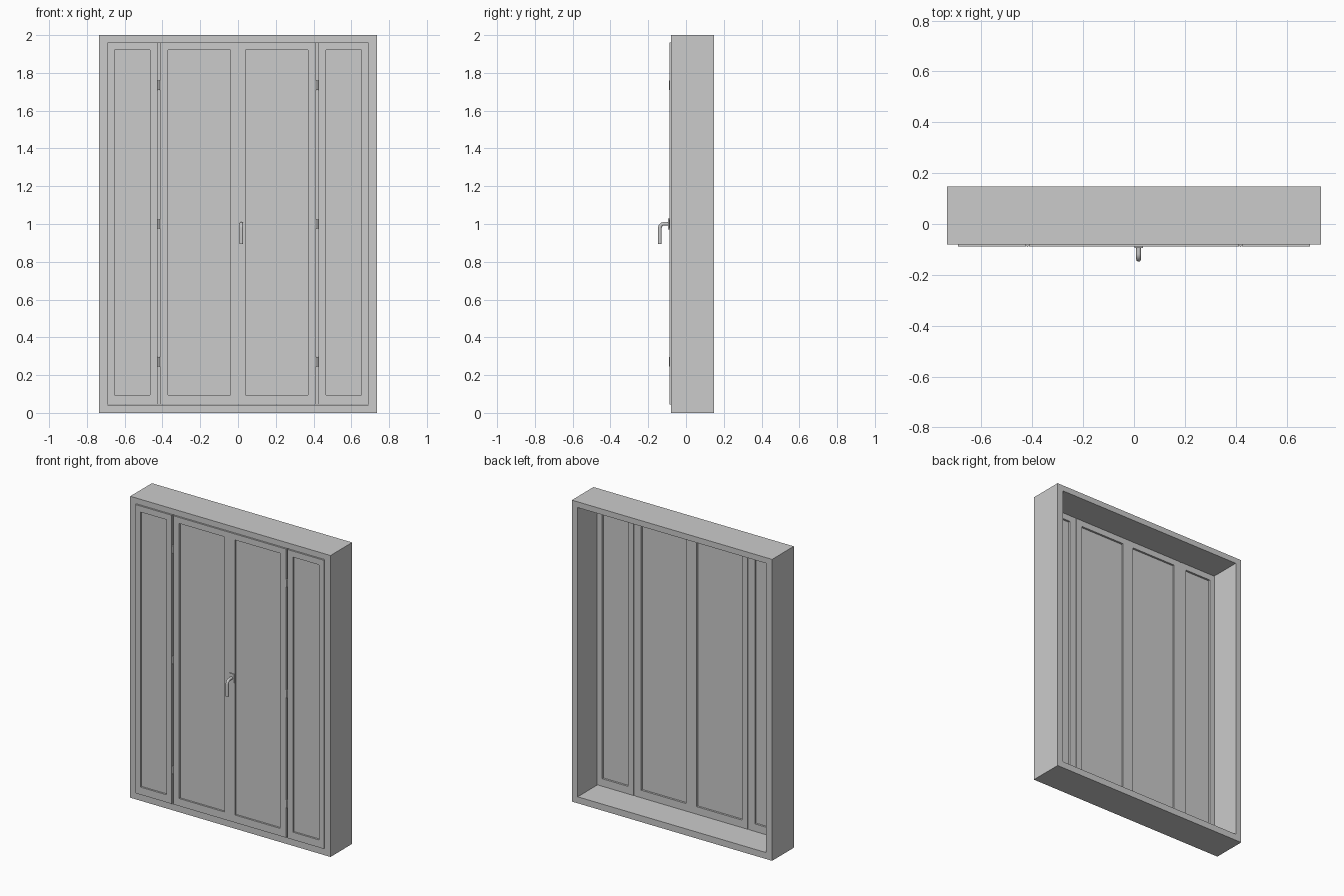
import bpy, bmesh, math
from mathutils import Vector

if "Cube" in bpy.data.objects:
    bpy.data.objects.remove(bpy.data.objects["Cube"])


def mesh_object(name, bm):
    bmesh.ops.recalc_face_normals(bm, faces=bm.faces)
    me = bpy.data.meshes.new(name)
    bm.to_mesh(me)
    bm.free()
    ob = bpy.data.objects.new(name, me)
    bpy.context.collection.objects.link(ob)
    return ob


def box(name, x, y, z):
    bm = bmesh.new()
    bmesh.ops.create_cube(bm, size=1)
    for v in bm.verts:
        v.co = [(r[0] + r[1]) / 2 + c * (r[1] - r[0]) for c, r in zip(v.co, (x, y, z))]
    return mesh_object(name, bm)


def ring(name, outer, inner, y):
    """Rectangular frame; outer and inner are (x0, x1, z0, z1)."""
    bm = bmesh.new()
    loops = []
    for x0, x1, z0, z1 in (outer, inner):
        for d in y:
            loops.append([bm.verts.new((px, d, pz))
                          for px, pz in ((x0, z0), (x1, z0), (x1, z1), (x0, z1))])
    of, ob, inf, inb = loops
    for a, b in ((of, ob), (ob, inb), (inb, inf), (inf, of)):
        for i in range(4):
            j = (i + 1) % 4
            bm.faces.new((a[i], a[j], b[j], b[i]))
    return mesh_object(name, bm)


FRONT, BACK = -0.088, -0.057
Z0, Z1, G0, G1 = 0.045, 1.96, 0.095, 1.92

# Deep outer casing
ring("outer_frame", (-0.735, 0.735, 0, 2), (-0.692, 0.692, 0.043, 1.962), (-0.08, 0.147))

for s, side in ((-1, "left"), (1, "right")):
    # Fixed side light and hinged door leaf, each with stacked panes
    for part, a, b, ga, gb in (("side_panel", 0.425, 0.692, 0.465, 0.655),
                               ("door_leaf", 0.0, 0.413, 0.039, 0.37)):
        x0, x1 = sorted((s * a, s * b))
        g0, g1 = sorted((s * ga, s * gb))
        ring(f"{part}_{side}", (x0, x1, Z0, Z1), (g0, g1, G0, G1), (FRONT, BACK))
        cuts = (G0, 0.42, 1.61, G1)
        for i in range(3):
            box(f"{part}_pane_{side}_{i + 1}", (g0, g1), (-0.076, -0.07), cuts[i:i + 2])

    # Recessed post closing the gap behind the hinges
    box(f"post_{side}", sorted((s * 0.413, s * 0.425)), (-0.072, -0.06), (Z0, Z1))

    # Hinge barrels
    for i, z in enumerate((0.27, 1.0, 1.735)):
        bm = bmesh.new()
        bmesh.ops.create_cone(bm, cap_ends=True, segments=12, radius1=0.006,
                              radius2=0.006, depth=0.05)
        bmesh.ops.translate(bm, verts=bm.verts, vec=Vector((s * 0.419, -0.084, z)))
        for f in bm.faces:
            f.smooth = len(f.verts) == 4
        mesh_object(f"hinge_{side}_{i + 1}", bm)

# Handle plate
box("handle_plate", (0.001, 0.036), (-0.094, FRONT), (0.972, 1.03))

# Bent handle: tube swept along a quarter-turn path
R, HX, HY, HZ, BEND = 0.0095, 0.018, -0.1385, 1.001, 0.022
path = [(FRONT, HZ, 0)]
for i in range(9):
    t = math.pi / 2 * i / 8
    path.append((HY + BEND - BEND * math.sin(t), HZ - BEND + BEND * math.cos(t), t))
path.append((HY, 0.895, math.pi / 2))
bm = bmesh.new()
rings = []
for y, z, t in path:
    normal = Vector((0, -math.sin(t), math.cos(t)))
    rings.append([bm.verts.new(Vector((HX, y, z)) + R * (math.cos(a) * Vector((1, 0, 0)) + math.sin(a) * normal))
                  for a in (2 * math.pi * k / 16 for k in range(16))])
for a, b in zip(rings, rings[1:]):
    for k in range(16):
        m = (k + 1) % 16
        bm.faces.new((a[k], a[m], b[m], b[k])).smooth = True
bm.faces.new(rings[0])
bm.faces.new(rings[-1])
mesh_object("handle", bm)
